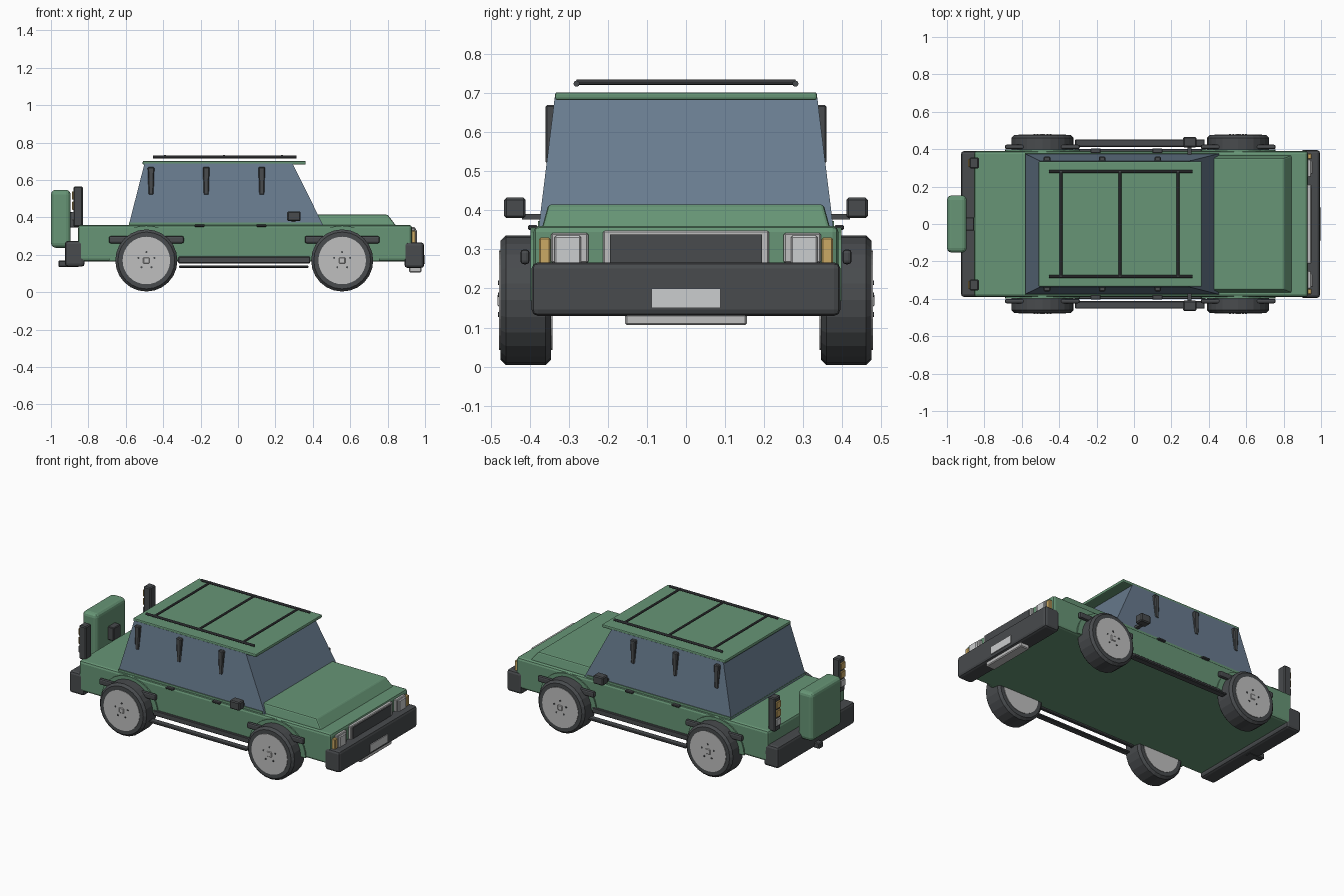
import bpy, bmesh, math
from mathutils import Matrix, Vector

if "Cube" in bpy.data.objects:
    bpy.data.objects.remove(bpy.data.objects["Cube"])


def material(name, rgb):
    m = bpy.data.materials.new(name)
    m.diffuse_color = (*rgb, 1)
    m.use_nodes = True
    m.node_tree.nodes["Principled BSDF"].inputs["Base Color"].default_value = m.diffuse_color
    return m


GREEN = material("green paint", (0.135, 0.30, 0.18))
GLASS = material("blue grey glass", (0.14, 0.20, 0.275))
DARK = material("dark trim", (0.065, 0.07, 0.075))
SILVER = material("silver", (0.52, 0.52, 0.52))
LENS = material("clear lens", (0.60, 0.61, 0.62))
AMBER = material("amber lens", (0.60, 0.40, 0.13))


def finish(name, bm, mat, bevel=0.0, seg=2):
    bmesh.ops.recalc_face_normals(bm, faces=bm.faces)
    me = bpy.data.meshes.new(name)
    bm.to_mesh(me)
    bm.free()
    me.materials.append(mat)
    ob = bpy.data.objects.new(name, me)
    bpy.context.collection.objects.link(ob)
    if bevel:
        b = ob.modifiers.new("bevel", 'BEVEL')
        b.width, b.segments = bevel, seg
        b.limit_method = 'ANGLE'
        b.angle_limit = math.radians(30)
    return ob


def frustum(name, low, high, z0, z1, mat, bevel=0.0, seg=2):
    """Tapered block; low and high are (x0, x1, y0, y1) at z0 and z1."""
    bm = bmesh.new()
    rings = []
    for (x0, x1, y0, y1), z in ((low, z0), (high, z1)):
        rings.append([bm.verts.new(p) for p in
                      ((x0, y0, z), (x1, y0, z), (x1, y1, z), (x0, y1, z))])
    a, b = rings
    bm.faces.new(a)
    bm.faces.new(b)
    for i in range(4):
        j = (i + 1) % 4
        bm.faces.new((a[i], a[j], b[j], b[i]))
    return finish(name, bm, mat, bevel, seg)


def box(name, x, y, z, mat, bevel=0.0, seg=2):
    r = (x[0], x[1], min(y), max(y))
    return frustum(name, r, r, z[0], z[1], mat, bevel, seg)


def disc(name, x, y, z, r, width, n, mat, bevel=0.0, seg=1):
    """Cylinder lying along y."""
    bm = bmesh.new()
    bmesh.ops.create_cone(bm, cap_ends=True, segments=n, radius1=r, radius2=r, depth=width,
                          matrix=Matrix.Translation((x, y, z)) @ Matrix.Rotation(math.pi / 2, 4, 'X'))
    return finish(name, bm, mat, bevel, seg)


def rod(name, p, q, r, mat, n=8):
    p, q = Vector(p), Vector(q)
    d = q - p
    bm = bmesh.new()
    bmesh.ops.create_cone(bm, cap_ends=True, segments=n, radius1=r, radius2=r, depth=d.length,
                          matrix=Matrix.Translation((p + q) / 2) @ d.to_track_quat('Z', 'Y').to_matrix().to_4x4())
    return finish(name, bm, mat)


# Body shell, bonnet, cabin and roof
box("body", (-0.855, 0.93), (-0.39, 0.39), (0.165, 0.36), GREEN, 0.015)
frustum("bonnet", (0.36, 0.85, -0.37, 0.37), (0.36, 0.80, -0.352, 0.352), 0.35, 0.415, GREEN, 0.008)
frustum("cabin_glass", (-0.585, 0.457, -0.377, 0.377), (-0.50, 0.292, -0.336, 0.336),
        0.355, 0.688, GLASS)
box("cabin_base", (-0.582, 0.44), (-0.379, 0.379), (0.35, 0.373), GREEN)
box("roof", (-0.51, 0.362), (-0.335, 0.335), (0.682, 0.702), GREEN, 0.006)

# Roof rack
for s in (-1, 1):
    rod("rack_rail", (-0.455, s * 0.28, 0.724), (0.312, s * 0.28, 0.724), 0.008, DARK)
for x in (-0.39, -0.075, 0.235):
    rod("rack_crossbar", (x, -0.28, 0.728), (x, 0.28, 0.728), 0.007, DARK)

# Bumpers, skid plate, number plate and tow hitch
box("front_bumper", (0.89, 0.995), (-0.395, 0.395), (0.13, 0.267), DARK, 0.016)
box("skid_plate", (0.915, 0.98), (-0.156, 0.156), (0.106, 0.135), SILVER, 0.005, 1)
box("number_plate", (0.99, 1.0), (-0.088, 0.088), (0.15, 0.20), LENS)
box("rear_bumper", (-0.925, -0.82), (-0.39, 0.39), (0.137, 0.275), DARK, 0.016)
box("tow_hitch", (-0.96, -0.85), (-0.022, 0.022), (0.135, 0.17), DARK, 0.005, 1)

# Grille
box("grille_frame", (0.91, 0.948), (-0.212, 0.212), (0.255, 0.348), SILVER, 0.004, 1)
box("grille", (0.93, 0.952), (-0.195, 0.195), (0.255, 0.338), DARK)

# Spare wheel case and its mount
box("spare_case", (-1.0, -0.895), (-0.153, 0.153), (0.238, 0.548), GREEN, 0.025, 3)
box("spare_mount", (-0.9, -0.855), (-0.036, 0.036), (0.345, 0.43), DARK, 0.004, 1)

for s in (-1, 1):
    # Front lamps
    box("headlight_housing", (0.91, 0.947), (s * 0.25, s * 0.345), (0.265, 0.342), SILVER, 0.004, 1)
    box("headlight_lens", (0.93, 0.957), (s * 0.268, s * 0.337), (0.262, 0.335), LENS, 0.005, 1)
    box("indicator", (0.905, 0.95), (s * 0.347, s * 0.376), (0.262, 0.33), AMBER, 0.004, 1)

    # Rear lamp towers with stacked lenses
    box("rear_lamp", (-0.879, -0.83), (s * 0.297, s * 0.355), (0.35, 0.565), DARK, 0.006, 1)
    for z, mat in ((0.385, LENS), (0.44, AMBER), (0.495, AMBER)):
        box("rear_lens", (-0.887, -0.875), (s * 0.305, s * 0.347), (z, z + 0.045), mat, 0.003, 1)

    # Window pillars
    for x in (-0.465, -0.17, 0.127):
        frustum("window_pillar", (x - 0.013, x + 0.013, *sorted((s * 0.342, s * 0.36))),
                (x - 0.018, x + 0.018, *sorted((s * 0.33, s * 0.36))), 0.52, 0.67, DARK, 0.005, 1)

    # Door handles and mirrors
    for x in (-0.205, 0.125):
        box("door_handle", (x - 0.027, x + 0.027), (s * 0.38, s * 0.404), (0.35, 0.362), DARK, 0.003, 1)
    box("mirror_arm", (0.285, 0.308), (s * 0.35, s * 0.42), (0.376, 0.39), DARK)
    box("mirror", (0.263, 0.334), (s * 0.41, s * 0.465), (0.38, 0.433), DARK, 0.006, 1)

    # Sill and side step
    box("sill", (-0.32, 0.385), (s * 0.38, s * 0.402), (0.155, 0.19), DARK, 0.004, 1)
    box("side_step", (-0.315, 0.378), (s * 0.412, s * 0.453), (0.13, 0.143), DARK, 0.004, 1)

    # Wheels and arches
    for x in (-0.49, 0.557):
        bm = bmesh.new()  # half round arch
        arc = [(x + 0.2 * math.cos(a), 0.168 + 0.188 * math.sin(a))
               for a in (math.pi * i / 16 for i in range(17))]
        f = bm.faces.new([bm.verts.new((px, s * 0.37, pz)) for px, pz in arc])
        g = bmesh.ops.extrude_face_region(bm, geom=[f])
        bmesh.ops.translate(bm, vec=(0, s * 0.028, 0),
                            verts=[v for v in g["geom"] if isinstance(v, bmesh.types.BMVert)])
        finish("wheel_arch", bm, GREEN)
        box("arch_guard", (x - 0.2, x + 0.2), (s * 0.40, s * 0.424), (0.262, 0.3), DARK, 0.009)
        disc("tyre", x, s * 0.41, 0.17, 0.166, 0.13, 24, DARK, 0.014)
        disc("rim", x, s * 0.41, 0.17, 0.127, 0.136, 32, SILVER)
        box("hub_cap", (x - 0.018, x + 0.018), (s * 0.47, s * 0.482), (0.152, 0.188), SILVER, 0.005, 1)
        for k in range(5):
            a = math.pi / 2 + k * math.tau / 5
            disc("wheel_bolt", x + 0.045 * math.cos(a), s * 0.478, 0.17 + 0.045 * math.sin(a),
                 0.006, 0.006, 6, DARK)
